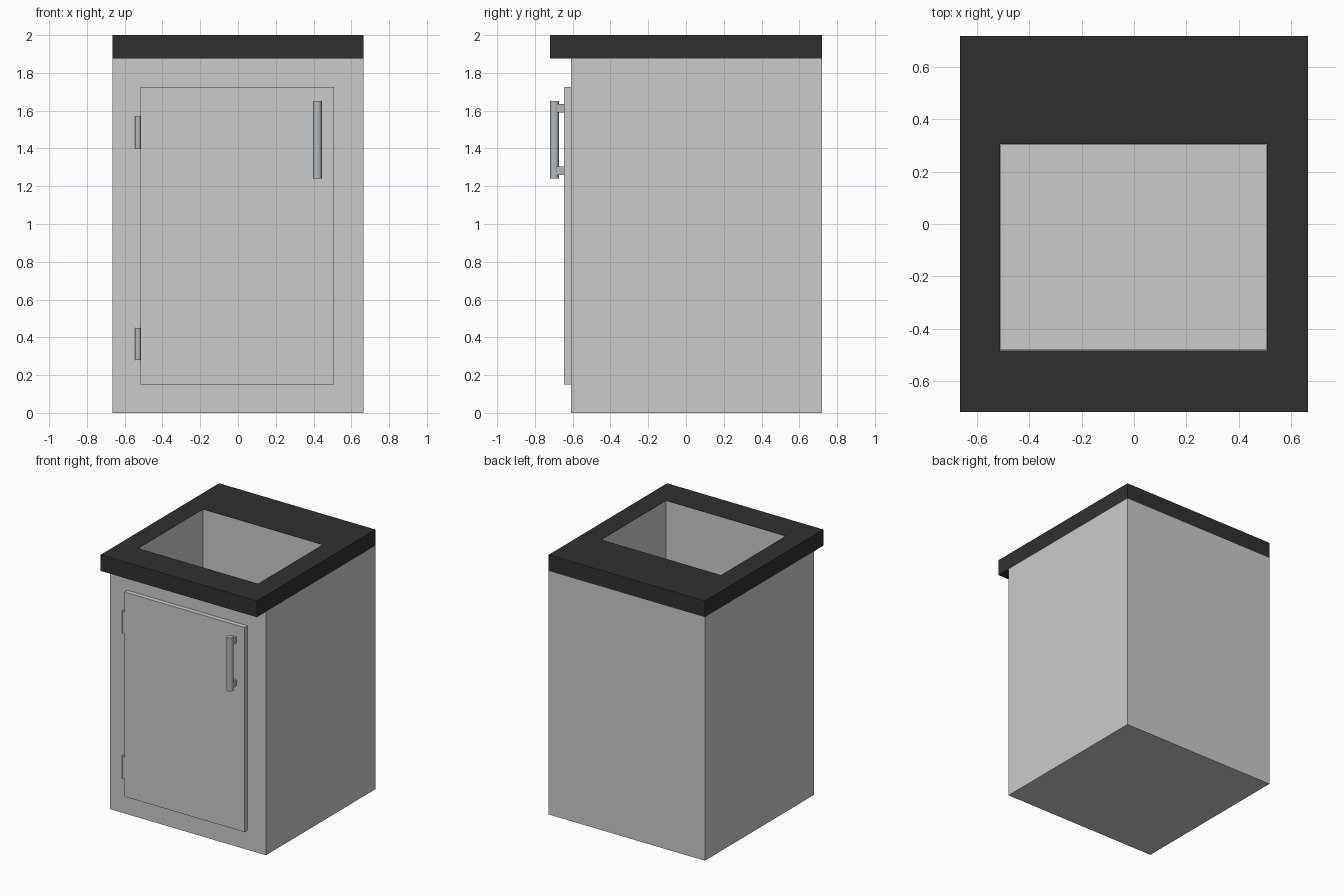
import bpy, bmesh

if "Cube" in bpy.data.objects:
    bpy.data.objects.remove(bpy.data.objects["Cube"])


def material(name, color):
    m = bpy.data.materials.new(name)
    m.diffuse_color = color
    m.use_nodes = True
    m.node_tree.nodes["Principled BSDF"].inputs["Base Color"].default_value = m.diffuse_color
    return m


BLACK = material("black_stone", (0.03, 0.03, 0.03, 1))
METAL = material("metal", (0.46, 0.49, 0.51, 1))


def box(name, x0, x1, y0, y1, z0, z1, mat=None, open_top=False, inward=False):
    bm = bmesh.new()
    bmesh.ops.create_cube(bm, size=1)
    for v in bm.verts:
        v.co = (x1 if v.co.x > 0 else x0, y1 if v.co.y > 0 else y0, z1 if v.co.z > 0 else z0)
    bm.normal_update()
    if open_top:
        bmesh.ops.delete(bm, geom=[f for f in bm.faces if f.normal.z > 0.9], context="FACES_ONLY")
    if inward:
        bmesh.ops.reverse_faces(bm, faces=bm.faces[:])
    me = bpy.data.meshes.new(name)
    bm.to_mesh(me)
    bm.free()
    ob = bpy.data.objects.new(name, me)
    bpy.context.collection.objects.link(ob)
    if mat:
        me.materials.append(mat)
    return ob


def rod(name, x, y, z0, z1, r, mat):
    bpy.ops.mesh.primitive_cylinder_add(vertices=16, radius=r, depth=z1 - z0,
                                        location=(x, y, (z0 + z1) / 2))
    ob = bpy.context.object
    ob.name = name
    ob.data.materials.append(mat)
    bpy.ops.object.shade_smooth_by_angle()
    return ob


W = 0.665
HOLE = (-0.513, 0.509, -0.483, 0.306)

# cabinet carcass (top covered by the counter) and raised door
box("cabinet_body", -W, W, -0.61, 0.72, 0, 1.875, open_top=True)
box("door", -0.515, 0.509, -0.646, -0.605, 0.15, 1.725)

# countertop with a rectangular opening
counter = box("countertop", -W, W, -0.72, 0.72, 1.875, 2.0, BLACK)
cutter = box("opening_cutter", *HOLE, 1.7, 2.2, BLACK)
cutter.hide_render = True
cutter.hide_set(True)
cut = counter.modifiers.new("opening", "BOOLEAN")
cut.operation = "DIFFERENCE"
cut.solver = "EXACT"
cut.object = cutter

# sink basin lining the opening
e = 0.002
box("sink_basin", HOLE[0] + e, HOLE[1] - e, HOLE[2] + e, HOLE[3] - e, 1.43, 1.999,
    open_top=True, inward=True)

# hinges on the left edge of the door
for i, z in enumerate((0.28, 1.40)):
    rod(f"hinge_{i + 1}", -0.53, -0.625, z, z + 0.17, 0.016, METAL)

# bar handle with two standoffs
rod("handle_bar", 0.42, -0.696, 1.24, 1.65, 0.024, METAL)
for i, z in enumerate((1.26, 1.59)):
    box(f"handle_post_{i + 1}", 0.40, 0.44, -0.69, -0.64, z, z + 0.045, METAL)
